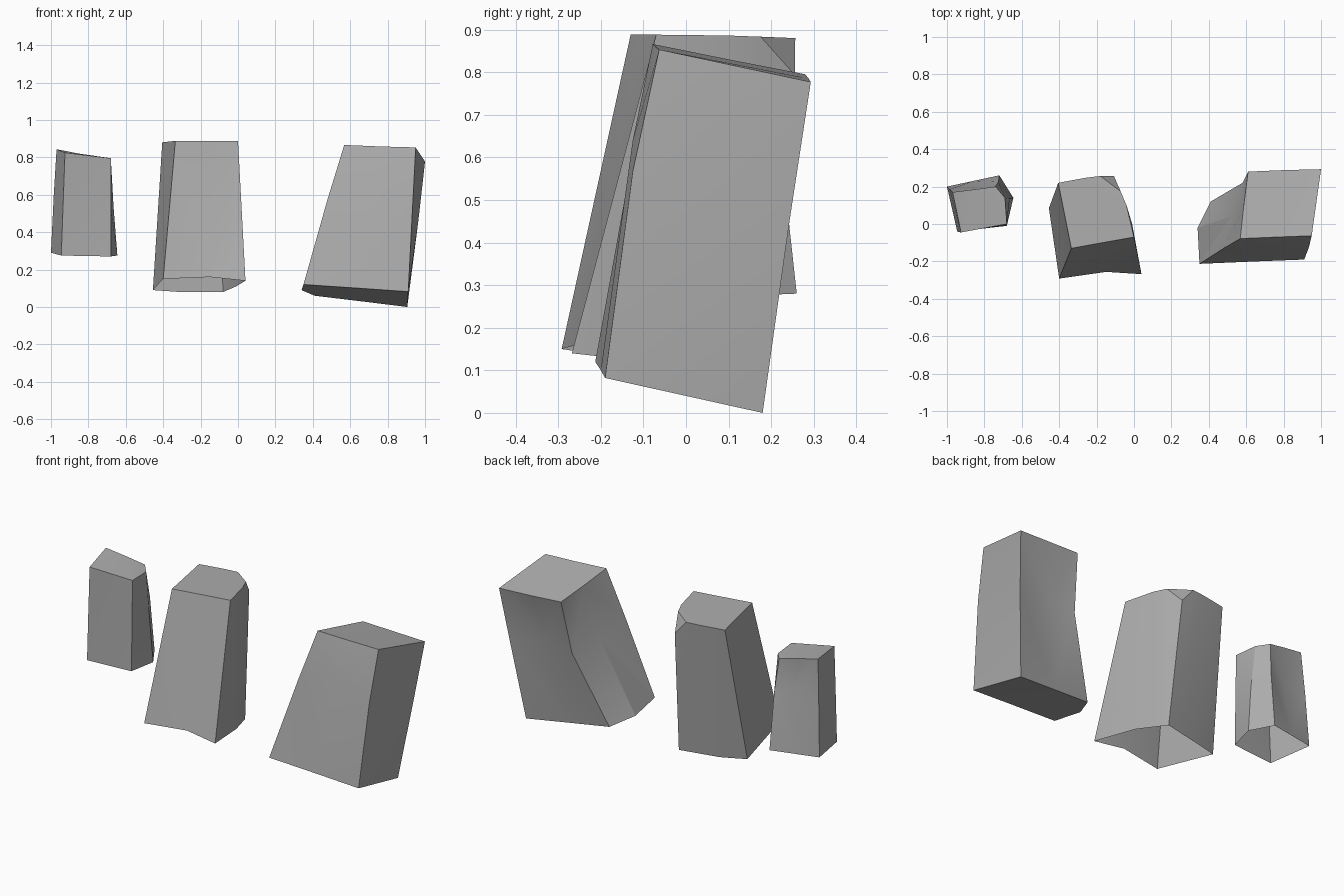
import bpy, bmesh
from math import radians
from mathutils import Vector

if "Cube" in bpy.data.objects:
    bpy.data.objects.remove(bpy.data.objects["Cube"])

stone = bpy.data.materials.new("stone_grey")
stone.diffuse_color = (0.42, 0.42, 0.42, 1)
stone.use_nodes = True
stone.node_tree.nodes["Principled BSDF"].inputs["Base Color"].default_value = stone.diffuse_color


def loft(name, rings, close_bottom=False, chip=None):
    """Hewn block: skin stacked outlines (bottom first), cap it, optionally chip a corner."""
    bm = bmesh.new()
    loops = [[bm.verts.new(p) for p in ring] for ring in rings]
    n = len(rings[0])
    for low, high in zip(loops, loops[1:]):
        for i in range(n):
            j = (i + 1) % n
            bm.faces.new((low[i], low[j], high[j], high[i]))
    bm.faces.new(loops[-1])
    if close_bottom:
        bm.faces.new(loops[0][::-1])
    bmesh.ops.triangulate(bm, faces=bm.faces[:])
    if chip:
        a, b, c = (Vector(p) for p in chip)
        normal = (b - a).cross(c - a).normalized()
        if normal.y < 0:
            normal.negate()
        cut = bmesh.ops.bisect_plane(bm, geom=bm.verts[:] + bm.edges[:] + bm.faces[:],
                                     plane_co=a, plane_no=normal, clear_outer=True)
        edges = [e for e in cut["geom_cut"] if isinstance(e, bmesh.types.BMEdge)]
        bmesh.ops.contextual_create(bm, geom=edges)
    bmesh.ops.dissolve_limit(bm, angle_limit=0.01, verts=bm.verts[:], edges=bm.edges[:])
    bmesh.ops.recalc_face_normals(bm, faces=bm.faces[:])
    mesh = bpy.data.meshes.new(name)
    bm.to_mesh(mesh)
    bm.free()
    mesh.materials.append(stone)
    obj = bpy.data.objects.new(name, mesh)
    bpy.context.collection.objects.link(obj)
    # Soft folds within a face, crisp edges between faces
    bpy.ops.object.select_all(action='DESELECT')
    obj.select_set(True)
    bpy.context.view_layer.objects.active = obj
    bpy.ops.object.shade_smooth_by_angle(angle=radians(20))
    return obj


# Small stone on the left, open below, dented back
loft("small_stone", [
    [(-.945, -.04, .275), (-.68, -.01, .27), (-.645, .14, .275),
     (-.72, .26, .28), (-.86, .23, .285), (-1, .2, .29)],
    [(-.935, -.043, .55), (-.68, -.005, .53), (-.665, .135, .53),
     (-.725, .225, .6), (-.83, .18, .64), (-.985, .185, .6)],
    [(-.925, -.045, .825), (-.68, 0, .795), (-.69, .14, .79),
     (-.74, .2, .795), (-.85, .185, .82), (-.97, .17, .843)],
])

# Tall middle stone, open below, with one back corner knocked off
loft("middle_stone", [
    [(-.40, -.292, .15), (-.15, -.256, .16), (.04, -.268, .14), (-.01, .0, .11),
     (-.08, .18, .08), (-.31, .13, .08), (-.455, .085, .09)],
    [(-.335, -.13, .888), (-.17, -.10, .888), (0, -.07, .888), (-.04, .10, .886),
     (-.11, .265, .88), (-.26, .247, .88), (-.405, .22, .88)],
], chip=[(-.185, .26, .88), (-.08, .18, .885), (-.11, .26, .79)])

# Large leaning stone on the right, with a bent left side and a closed base
loft("leaning_stone", [
    [(.35, -.213, .12), (.65, -.2, .10), (.91, -.19, .082), (.905, .18, 0),
     (.66, .15, .03), (.41, .12, .06), (.34, -.02, .09)],
    [(.48, -.13, .58), (.72, -.125, .64), (.935, -.125, .567), (.963, .243, .45),
     (.75, .21, .52), (.58, .22, .48), (.52, .04, .5)],
    [(.568, -.078, .866), (.76, -.07, .858), (.95, -.063, .853), (1, .293, .777),
     (.8, .288, .785), (.61, .28, .795), (.587, .1, .83)],
], close_bottom=True)
